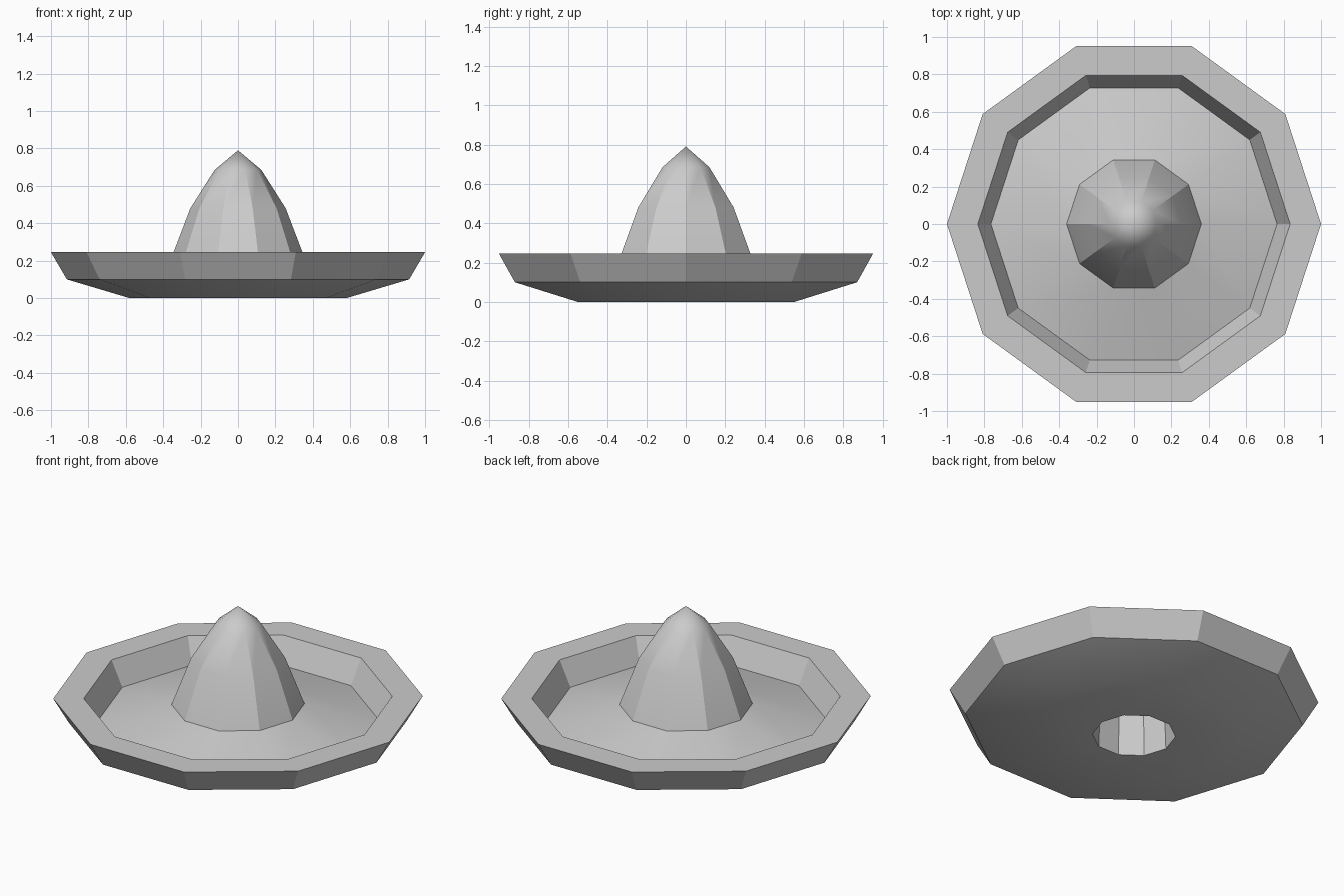
import bpy, bmesh
from math import cos, sin, tau, radians

if "Cube" in bpy.data.objects:
    bpy.data.objects.remove(bpy.data.objects["Cube"])

SIDES = 10


def lathe(name, profile):
    """Revolve (radius, z) points into a low-poly solid; radius 0 is a pole."""
    bm = bmesh.new()
    rings = []
    for r, z in profile:
        n = 1 if r == 0 else SIDES
        rings.append([bm.verts.new((r * cos(tau * i / SIDES), r * sin(tau * i / SIDES), z))
                      for i in range(n)])
    for a, b in zip(rings, rings[1:]):
        for i in range(SIDES):
            j = (i + 1) % SIDES
            quad = [a[i % len(a)], a[j % len(a)], b[j % len(b)], b[i % len(b)]]
            bm.faces.new(list(dict.fromkeys(quad)))
    bmesh.ops.recalc_face_normals(bm, faces=bm.faces[:])
    mesh = bpy.data.meshes.new(name)
    bm.to_mesh(mesh)
    bm.free()
    obj = bpy.data.objects.new(name, mesh)
    bpy.context.collection.objects.link(obj)
    bpy.context.view_layer.objects.active = obj
    obj.select_set(True)
    bpy.ops.object.shade_smooth_by_angle(angle=radians(30))
    obj.select_set(False)
    return obj


# Hollow centre, underside, dish wall, rim, sloping floor and centre cone
hollow = [(0, 0.70), (0.09, 0.62), (0.18, 0.45), (0.215, 0.25), (0.225, 0)]
dish = [(0.58, 0), (0.915, 0.10), (1.0, 0.245), (0.835, 0.245), (0.765, 0.10)]
cone = [(0.36, 0.205), (0.255, 0.48), (0.125, 0.685), (0, 0.79)]
lathe("dish_with_cone", hollow + dish + cone)
